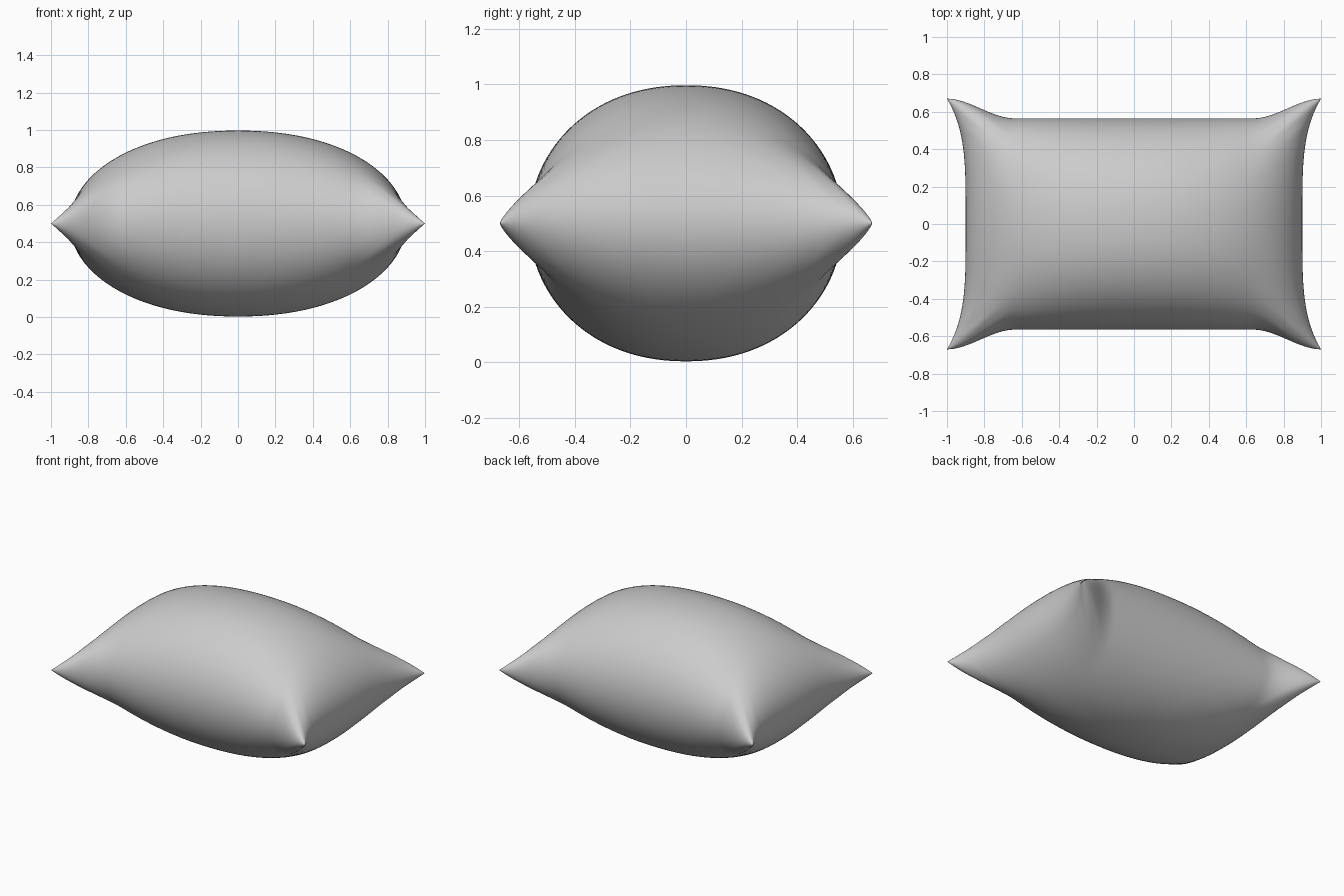
import bpy, bmesh
from math import sin, pi

if "Cube" in bpy.data.objects:
    bpy.data.objects.remove(bpy.data.objects["Cube"])


def smooth(t, a, b):
    t = min(1, max(0, (t - a) / (b - a)))
    return t * t * (3 - 2 * t)


def arch(t):
    # rounded fall-off from 1 at the centre to 0 at the seam
    return max(0, 1 - abs(t) ** 2.15) ** 0.5


def pillow_point(a, b, side):
    # a, b in -1..1; sine spacing packs points along the seam
    u, v = sin(a * pi / 2), sin(b * pi / 2)
    x = u * (0.9 + 0.1 * abs(v) ** 4)
    y = v * (0.565 + 0.105 * smooth(abs(u), 0.64, 1))
    h = 0.497 * arch(u) * arch(v)
    # faint gathers beside the corners
    h *= 1 + 0.012 * sin(38 * (abs(u) - abs(v))) * smooth(abs(u * v), 0.5, 0.8)
    return x, y, 0.5 + side * h


# Pillow: two puffed panels joined along the seam
bm = bmesh.new()
for side in (1, -1):
    grid = bmesh.ops.create_grid(bm, x_segments=80, y_segments=64, size=1)
    for vert in grid["verts"]:
        vert.co = pillow_point(vert.co.x, vert.co.y, side)
bmesh.ops.remove_doubles(bm, verts=bm.verts, dist=1e-5)
bmesh.ops.recalc_face_normals(bm, faces=bm.faces)
for face in bm.faces:
    face.smooth = True

mesh = bpy.data.meshes.new("pillow")
bm.to_mesh(mesh)
bm.free()
pillow = bpy.data.objects.new("pillow", mesh)
bpy.context.collection.objects.link(pillow)
